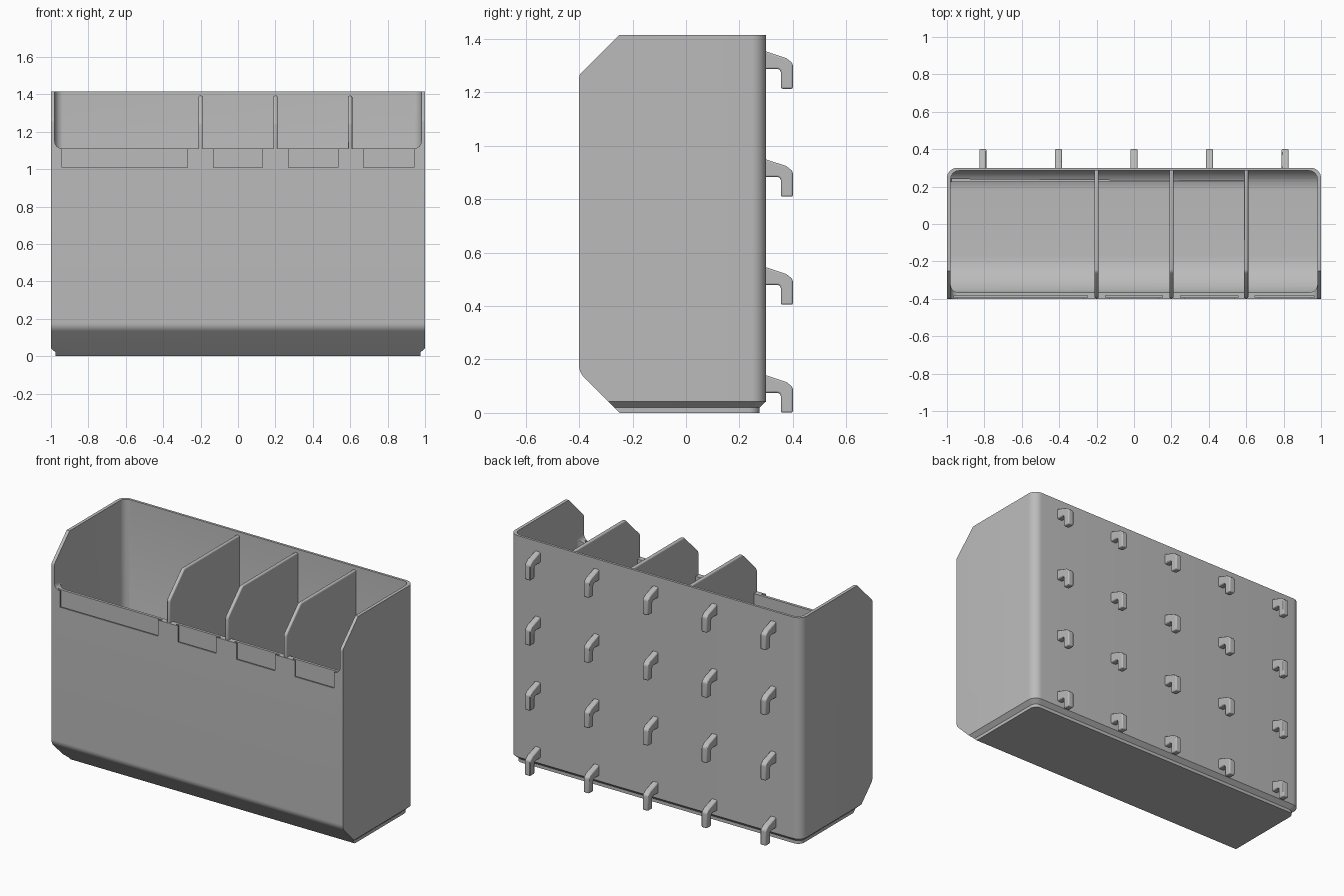
import bpy, bmesh, math
from mathutils import Vector

if "Cube" in bpy.data.objects:
    bpy.data.objects.remove(bpy.data.objects["Cube"], do_unlink=True)

grey = bpy.data.materials.new("light grey plastic")
grey.use_nodes = True
grey.diffuse_color = (0.5, 0.5, 0.5, 1)
grey.node_tree.nodes["Principled BSDF"].inputs["Base Color"].default_value = grey.diffuse_color


def add_object(name, bm, helper=False):
    bmesh.ops.recalc_face_normals(bm, faces=bm.faces)
    mesh = bpy.data.meshes.new(name)
    bm.to_mesh(mesh)
    bm.free()
    mesh.materials.append(grey)
    obj = bpy.data.objects.new(name, mesh)
    bpy.context.scene.collection.objects.link(obj)
    obj.hide_render = helper
    return obj


def rounded(points, steps=8):
    """Round each corner (a, b, radius) of a closed outline."""
    out = []
    for i, (a, b, r) in enumerate(points):
        p = Vector((a, b))
        if r == 0:
            out.append(p)
            continue
        u = (Vector(points[i - 1][:2]) - p).normalized()
        v = (Vector(points[(i + 1) % len(points)][:2]) - p).normalized()
        half = u.angle(v) / 2
        start, end = p + u * r / math.tan(half), p + v * r / math.tan(half)
        centre = p + (u + v).normalized() * r / math.sin(half)
        s, e = start - centre, end - centre
        sweep = math.pi - 2 * half
        for k in range(steps + 1):
            t = k / steps
            out.append(centre + (s * math.sin((1 - t) * sweep)
                                 + e * math.sin(t * sweep)) / math.sin(sweep))
    return out


def loft(rings):
    bm = bmesh.new()
    loops = [[bm.verts.new(p) for p in ring] for ring in rings]
    n = len(loops[0])
    for low, high in zip(loops, loops[1:]):
        for i in range(n):
            j = (i + 1) % n
            bm.faces.new((low[i], low[j], high[j], high[i]))
    bm.faces.new(loops[0])
    bm.faces.new(loops[-1])
    return bm


def prism_x(outline, x0, x1):
    return loft([[(x, p.x, p.y) for p in outline] for x in (x0, x1)])


def prism_y(outline, y0, y1):
    return loft([[(p.x, y, p.y) for p in outline] for y in (y0, y1)])


def box(x0, x1, y0, y1, z0, z1):
    return prism_x(rounded([(y0, z0, 0), (y1, z0, 0), (y1, z1, 0), (y0, z1, 0)]), x0, x1)


def apply_boolean(obj, cutter, operation):
    mod = obj.modifiers.new("cut", "BOOLEAN")
    mod.operation, mod.object, mod.solver = operation, cutter, "EXACT"
    bpy.context.view_layer.objects.active = obj
    bpy.ops.object.modifier_apply(modifier=mod.name)
    bpy.data.objects.remove(cutter, do_unlink=True)


def shade(obj):
    bpy.ops.object.select_all(action="DESELECT")
    obj.select_set(True)
    bpy.context.view_layer.objects.active = obj
    bpy.ops.object.shade_smooth_by_angle(angle=math.radians(30))


# Outer shell: stepped foot, rounded back corners
rings = []
for z, inset in ((0, 0.025), (0.02, 0.025), (0.043, 0), (1.415, 0)):
    w, back, r = 1 - inset, 0.3 - inset, 0.055 - inset * 0.6
    outline = rounded([(-w, -0.42, 0), (w, -0.42, 0), (w, back, r), (-w, back, r)])
    rings.append([(p.x, p.y, z) for p in outline])
bin_body = add_object("bin_body", loft(rings))

# Chamfered side outline
side = rounded([(-0.25, -0.01, 0), (0.5, -0.01, 0), (0.5, 1.5, 0), (-0.165, 1.5, 0),
                (-0.4, 1.265, 0.03), (-0.4, 0.152, 0.06), (-0.24, -0.008, 0)])
apply_boolean(bin_body, add_object("side_cutter", prism_x(side, -1.2, 1.2), True), "INTERSECT")

# Hollow with a scooped floor
plan = rounded([(-0.98, -0.365, 0.04), (0.98, -0.365, 0.04),
                (0.98, 0.285, 0.045), (-0.98, 0.285, 0.045)])
hollow = add_object("hollow", loft([[(p.x, p.y, z) for p in plan] for z in (0, 1.6)]), True)
scoop = rounded([(-0.38, 0.06, 0.21), (0.3, 0.06, 0.12), (0.3, 1.7, 0), (-0.38, 1.7, 0)], 12)
apply_boolean(hollow, add_object("scoop", prism_x(scoop, -1.1, 1.1), True), "INTERSECT")
apply_boolean(bin_body, hollow, "DIFFERENCE")

# Front opening
opening = rounded([(-0.98, 1.11, 0.04), (0.98, 1.11, 0.04), (0.98, 1.6, 0), (-0.98, 1.6, 0)])
apply_boolean(bin_body, add_object("opening", prism_y(opening, -0.6, -0.3), True), "DIFFERENCE")

# Label windows and the wider card slots behind them
for x0, x1 in ((-0.94, -0.27), (-0.13, 0.13), (0.27, 0.535), (0.67, 0.94)):
    for pad, y0, y1, z0 in ((0, -0.45, -0.385, 1.01), (0.022, -0.392, -0.382, 0.99)):
        cutter = add_object("label_cutter", box(x0 - pad, x1 + pad, y0, y1, z0, 1.2), True)
        apply_boolean(bin_body, cutter, "DIFFERENCE")
shade(bin_body)

# Dividers
divider = rounded([(0.292, 0.05, 0), (0.292, 1.393, 0), (-0.255, 1.393, 0.03),
                   (-0.397, 1.25, 0.03), (-0.397, 1.105, 0), (-0.37, 1.105, 0),
                   (-0.37, 0.24, 0), (-0.2, 0.05, 0)], 4)
for i, x in enumerate((-0.2, 0.2, 0.6)):
    panel = add_object(f"divider_{i + 1}", prism_x(divider, x - 0.011, x + 0.011))
    bevel = panel.modifiers.new("soft edge", "BEVEL")
    bevel.width, bevel.segments, bevel.limit_method = 0.007, 3, "ANGLE"
    bevel.angle_limit = math.radians(60)
    shade(panel)

# Grid of hanging hooks on the back
hook = rounded([(0.29, 0.143, 0), (0.375, 0.115, 0.02), (0.4, 0.095, 0.02), (0.4, 0, 0),
                (0.355, 0, 0), (0.355, 0.074, 0.014), (0.29, 0.074, 0)], 5)
for row in range(4):
    for col in range(5):
        x, z = (col - 2) * 0.404, row * 0.404 + 0.001
        shape = [p + Vector((0, z)) for p in hook]
        peg = add_object(f"hook_{row + 1}_{col + 1}", prism_x(shape, x - 0.019, x + 0.019))
        bevel = peg.modifiers.new("soft edge", "BEVEL")
        bevel.width, bevel.segments, bevel.limit_method = 0.006, 2, "ANGLE"
        bevel.angle_limit = math.radians(60)
        shade(peg)
